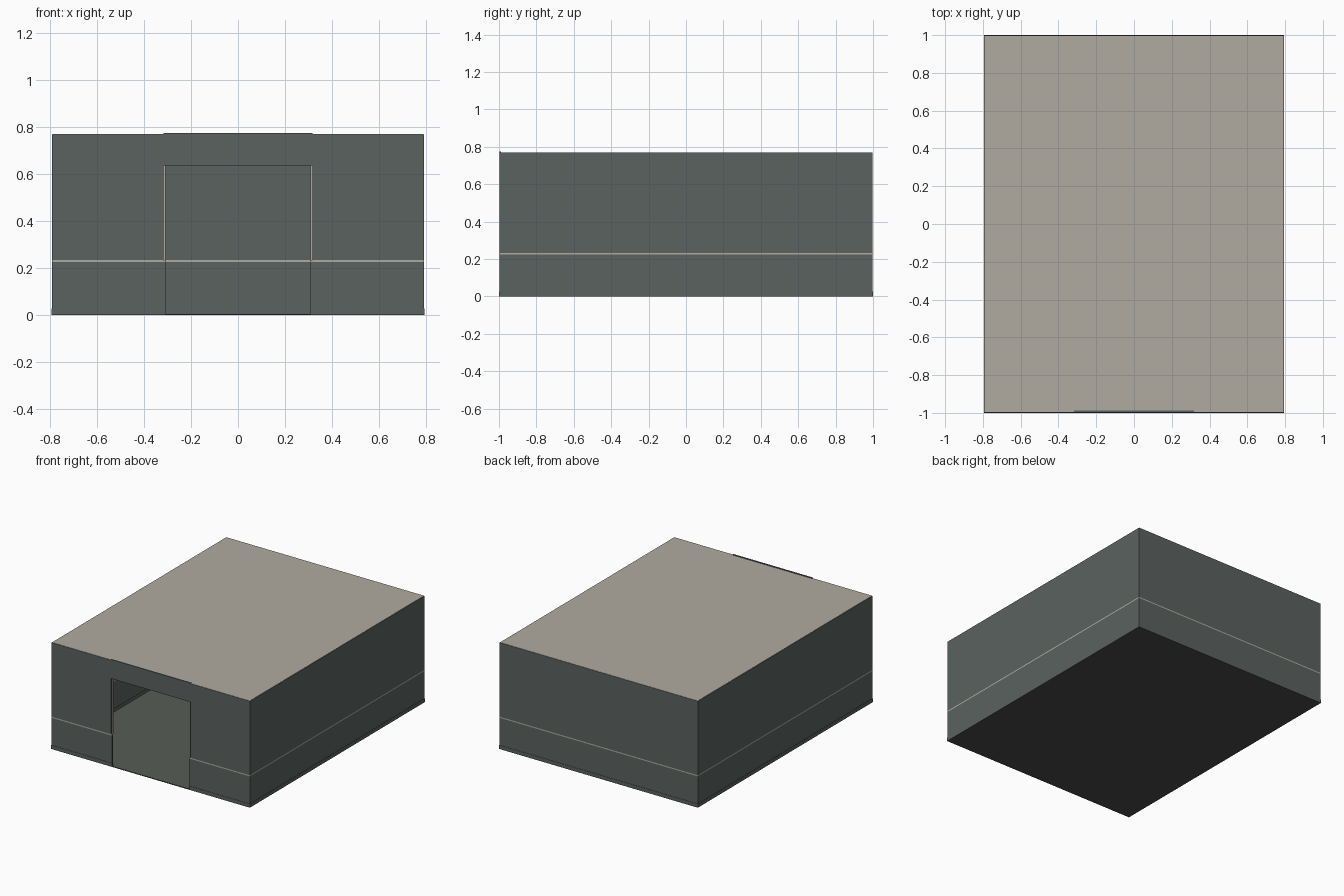
import bpy
from mathutils import Vector

cube = bpy.data.objects.get("Cube")
if cube:
    bpy.data.objects.remove(cube, do_unlink=True)


def material(name, rgb):
    """Flat material from display values in 0-255."""
    lin = [((c / 255 + 0.055) / 1.055) ** 2.4 for c in rgb] + [1]
    m = bpy.data.materials.new(name)
    m.use_nodes = True
    m.diffuse_color = lin
    m.node_tree.nodes["Principled BSDF"].inputs["Base Color"].default_value = lin
    return m


WALL = material("slate grey", (91, 98, 96))
CREAM = material("warm stone", (176, 171, 161))
FLOOR = material("green grey", (86, 93, 86))
BASE = material("dark grey", (76, 76, 76))

HX, HY = 0.793, 0.998   # outer half sizes of the walls
T = 0.01                # wall thickness
ROOF, DOOR_TOP = 0.768, 0.636
LINE_LOW, LINE_TOP = 0.225, 0.233
SKIRT = 0.027


def box(name, lo, hi, mat):
    lo, hi = Vector(lo), Vector(hi)
    bpy.ops.mesh.primitive_cube_add(size=1, location=(lo + hi) / 2)
    ob = bpy.context.object
    ob.name = name
    ob.scale = hi - lo
    bpy.ops.object.transform_apply(location=False, rotation=False, scale=True)
    ob.data.materials.append(mat)
    return ob


def wall_band(name, z0, z1, door, mat, hx=HX, hy=HY, t=T):
    """Four walls between two heights, with a doorway gap at the front."""
    for side, s in (("left", 1), ("right", -1)):
        x0, x1 = sorted((s * (hx - t), s * hx))
        box(f"{side}_{name}", (x0, -hy, z0), (x1, hy, z1), mat)
        f0, f1 = sorted((s * door, s * (hx - t)))
        box(f"front_{side}_{name}", (f0, -hy, z0), (f1, -hy + t, z1), mat)
    box(f"back_{name}", (t - hx, hy - t, z0), (hx - t, hy, z1), mat)


# Walls, with a pale line between the lower and upper parts
wall_band("lower_wall", 0.002, LINE_LOW, 0.308, WALL)
wall_band("wall_line", LINE_LOW, LINE_TOP, 0.308, CREAM)
wall_band("upper_wall", LINE_TOP, ROOF, 0.318, WALL)

# Skirting around the outside and the inside
wall_band("outer_skirting", 0.001, SKIRT, 0.308, WALL, HX + 0.002, HY + 0.002, 0.003)
wall_band("inner_skirting", 0.001, SKIRT, 0.308, WALL, HX - T + 0.001, HY - T + 0.001, 0.003)

# Doorway: lintel and recessed pale jamb strips
box("door_lintel", (-0.318, -HY, DOOR_TOP), (0.318, -HY + T, 0.774), WALL)
for side, s in (("left", 1), ("right", -1)):
    x0, x1 = sorted((s * 0.309, s * 0.319))
    box(f"{side}_door_jamb", (x0, -HY + T, LINE_TOP), (x1, -HY + T + 0.005, DOOR_TOP), CREAM)

# Roof slab, floor and underside
box("roof", (-HX + 0.002, -HY + 0.002, 0.762), (HX - 0.002, HY - 0.002, 0.77), CREAM)
box("floor", (-HX + 0.002, -HY + 0.001, 0.001), (HX - 0.002, HY - 0.002, 0.004), FLOOR)
box("underside", (-HX - 0.002, -HY - 0.002, 0), (HX + 0.002, HY + 0.002, 0.001), BASE)
